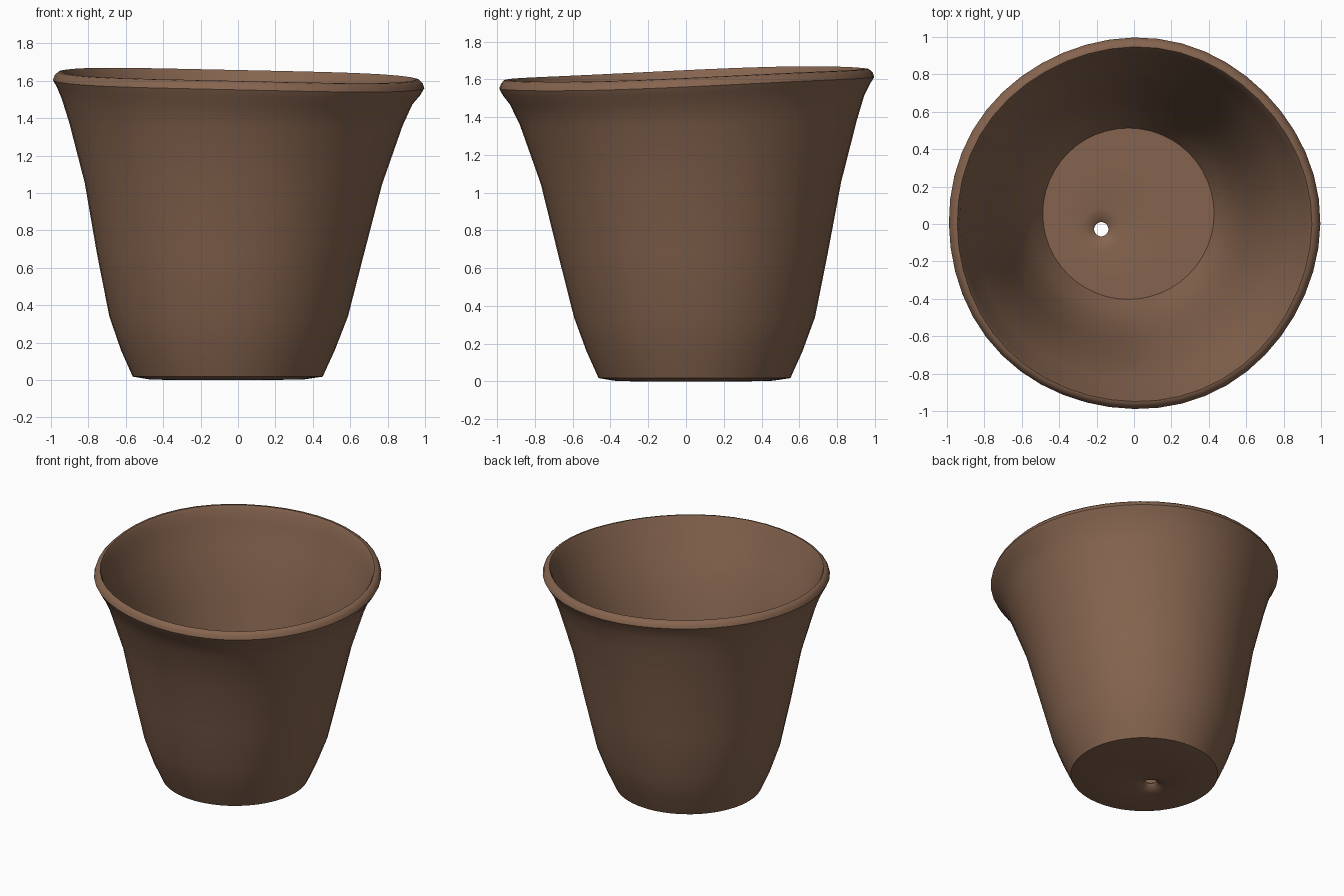
import bpy, bmesh, math

if "Cube" in bpy.data.objects:
    bpy.data.objects.remove(bpy.data.objects["Cube"], do_unlink=True)

SEGMENTS = 48

# Fired clay
clay = bpy.data.materials.new("brown clay")
clay.use_nodes = True
colour = (0.235, 0.127, 0.077, 1)
clay.diffuse_color = colour
clay.node_tree.nodes["Principled BSDF"].inputs["Base Color"].default_value = colour

# Rings as centre x, centre y, radius, height, tilt share
HOLE = (-0.175, -0.028)
underside = [
    (*HOLE, 0.038, 0.045, 0),
    (*HOLE, 0.055, 0.020, 0),
    (*HOLE, 0.11, 0.006, 0),
    (-0.09, 0.02, 0.28, 0.0, 0),
    (-0.06, 0.04, 0.42, 0.004, 0),
]
outer_wall = [
    (-0.055, 0.045, 0.508, 0.018, 0),
    (-0.054, 0.045, 0.572, 0.16, 0),
    (-0.05, 0.045, 0.638, 0.34, 0),
    (-0.04, 0.036, 0.715, 0.68, 0),
    (-0.025, 0.026, 0.795, 1.05, 0.2),
    (-0.013, 0.012, 0.892, 1.37, 0.5),
    (-0.008, 0.004, 0.938, 1.49, 0.8),
]
rim = [
    (0, 0, 0.972, 1.545, 1),
    (0, 0.002, 0.993, 1.582, 1),
    (0, 0.002, 0.984, 1.607, 1),
    (0, 0, 0.966, 1.625, 1),
    (0, -0.003, 0.948, 1.628, 1),
    (0, -0.005, 0.936, 1.608, 1),
]
inner_wall = [
    (-0.006, 0, 0.915, 1.53, 0.9),
    (-0.013, 0.012, 0.845, 1.37, 0.5),
    (-0.025, 0.026, 0.745, 1.05, 0.2),
    (-0.04, 0.036, 0.665, 0.68, 0),
    (-0.04, 0.045, 0.585, 0.34, 0),
    (-0.035, 0.05, 0.52, 0.18, 0),
]
floor = [
    (-0.03, 0.055, 0.458, 0.075, 0),
    (-0.07, 0.03, 0.30, 0.075, 0),
    (*HOLE, 0.11, 0.073, 0),
    (*HOLE, 0.06, 0.062, 0),
    (*HOLE, 0.038, 0.045, 0),
]


def add_ring(bm, cx, cy, radius, height, tilt):
    """One slightly uneven, tilted hand-thrown ring."""
    verts = []
    for i in range(SEGMENTS):
        a = math.tau * i / SEGMENTS
        wobble = 1 + 0.004 * tilt * math.sin(5 * a + 1)
        x = cx + radius * wobble * math.cos(a)
        y = cy + radius * wobble * math.sin(a)
        lift = -0.022 * x + 0.035 * y + 0.004 * math.sin(3 * a)
        verts.append(bm.verts.new((x, y, height + tilt * lift)))
    return verts


# Pot: one continuous skin from the drain hole, over the rim, and back
bm = bmesh.new()
profile = underside + outer_wall + rim + inner_wall + floor
rings = [add_ring(bm, *p) for p in profile]
for lower, upper in zip(rings, rings[1:]):
    for i in range(SEGMENTS):
        j = (i + 1) % SEGMENTS
        bm.faces.new((lower[i], lower[j], upper[j], upper[i]))
bmesh.ops.remove_doubles(bm, verts=bm.verts, dist=0.0001)
bmesh.ops.recalc_face_normals(bm, faces=bm.faces)

mesh = bpy.data.meshes.new("flower_pot")
bm.to_mesh(mesh)
bm.free()
mesh.materials.append(clay)
pot = bpy.data.objects.new("flower_pot", mesh)
bpy.context.collection.objects.link(pot)

# Smooth clay with crisp base and floor edges
bpy.context.view_layer.objects.active = pot
pot.select_set(True)
bpy.ops.object.shade_smooth_by_angle(angle=math.radians(42))
